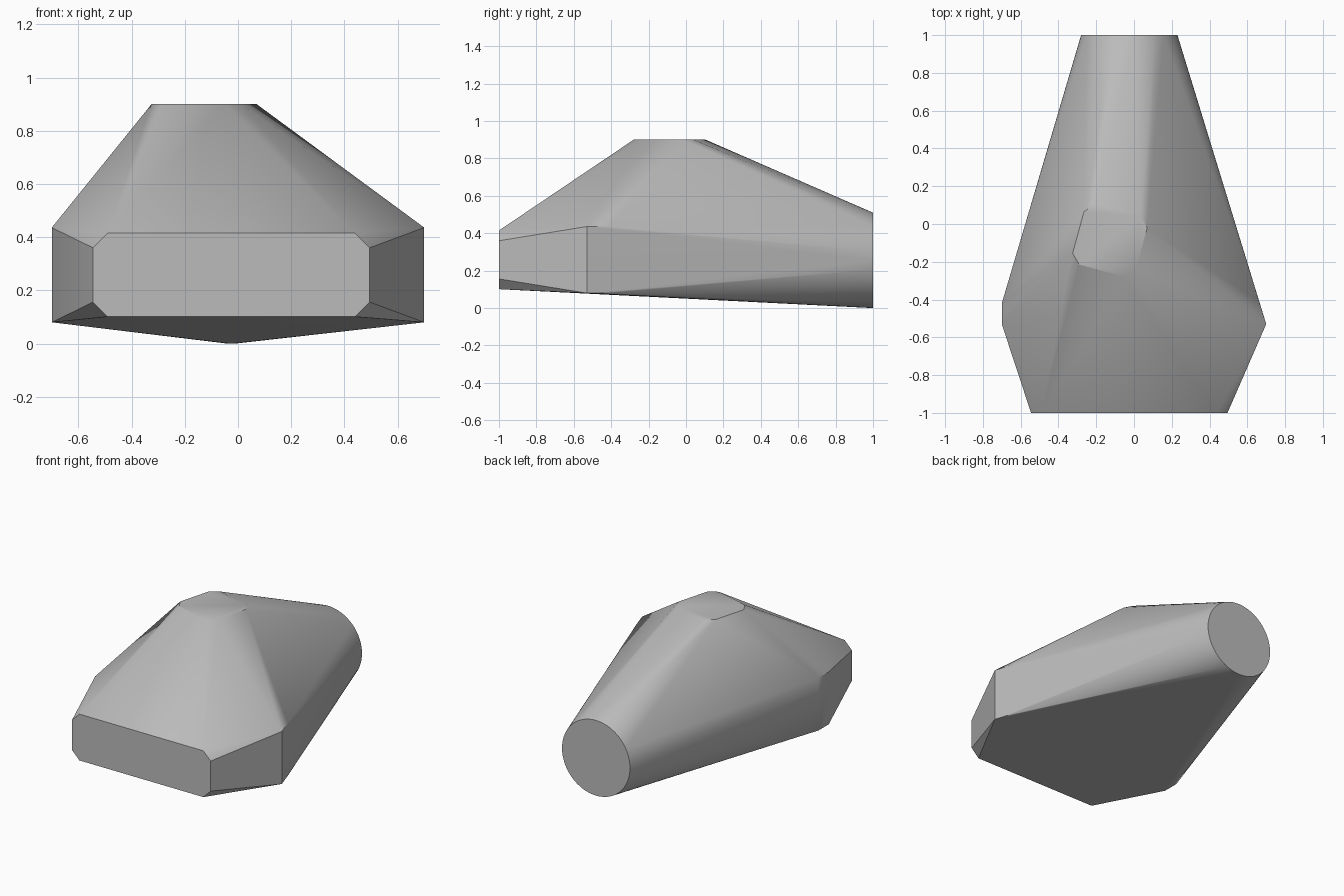
import bpy, bmesh, math

cube = bpy.data.objects.get("Cube")
if cube:
    bpy.data.objects.remove(cube, do_unlink=True)

grey = bpy.data.materials.new("plain grey")
grey.use_nodes = True
colour = (0.5, 0.5, 0.5, 1)
grey.diffuse_color = colour
grey.node_tree.nodes["Principled BSDF"].inputs["Base Color"].default_value = colour


def chamfered_rect(cx, cz, half_w, half_h, cut, y):
    """Rectangle with cut corners, facing along y."""
    pts = []
    for sx in (-1, 1):
        for sz in (-1, 1):
            pts.append((cx + sx * half_w, y, cz + sz * (half_h - cut)))
            pts.append((cx + sx * (half_w - cut), y, cz + sz * half_h))
    return pts


# Blunt front face
points = chamfered_rect(-0.025, 0.258, 0.52, 0.157, 0.055, -1)

# Upright corners at the widest station
for x, y in ((-0.70, -0.53), (-0.70, -0.42), (0.70, -0.53), (0.661, -0.41)):
    points += [(x, y, 0.08), (x, y, 0.436)]

# Small tilted top cap, symmetric about its centre
cap_x, cap_y = -0.1275, -0.0875
for x, y in ((-0.325, -0.155), (-0.29, -0.215), (-0.05, -0.28), (0.01, -0.24)):
    points += [(x, y, 0.9), (2 * cap_x - x, 2 * cap_y - y, 0.9)]

# Round rear end
segments = 64
for i in range(segments):
    a = math.tau * i / segments
    points.append((-0.025 + 0.255 * math.cos(a), 1, 0.255 + 0.255 * math.sin(a)))

# Skin stretched over all sections
bm = bmesh.new()
for p in points:
    bm.verts.new(p)
bmesh.ops.convex_hull(bm, input=bm.verts[:])
loose = [v for v in bm.verts if not v.link_faces]
bmesh.ops.delete(bm, geom=loose, context='VERTS')
bmesh.ops.dissolve_limit(bm, angle_limit=math.radians(0.5),
                         verts=bm.verts[:], edges=bm.edges[:])
bmesh.ops.recalc_face_normals(bm, faces=bm.faces[:])
mesh = bpy.data.meshes.new("tapered_body")
bm.to_mesh(mesh)
bm.free()
mesh.materials.append(grey)
body = bpy.data.objects.new("tapered_body", mesh)
bpy.context.collection.objects.link(body)

# Smooth shading with crisp edges
bpy.ops.object.select_all(action='DESELECT')
body.select_set(True)
bpy.context.view_layer.objects.active = body
bpy.ops.object.shade_smooth_by_angle(angle=math.radians(30))
